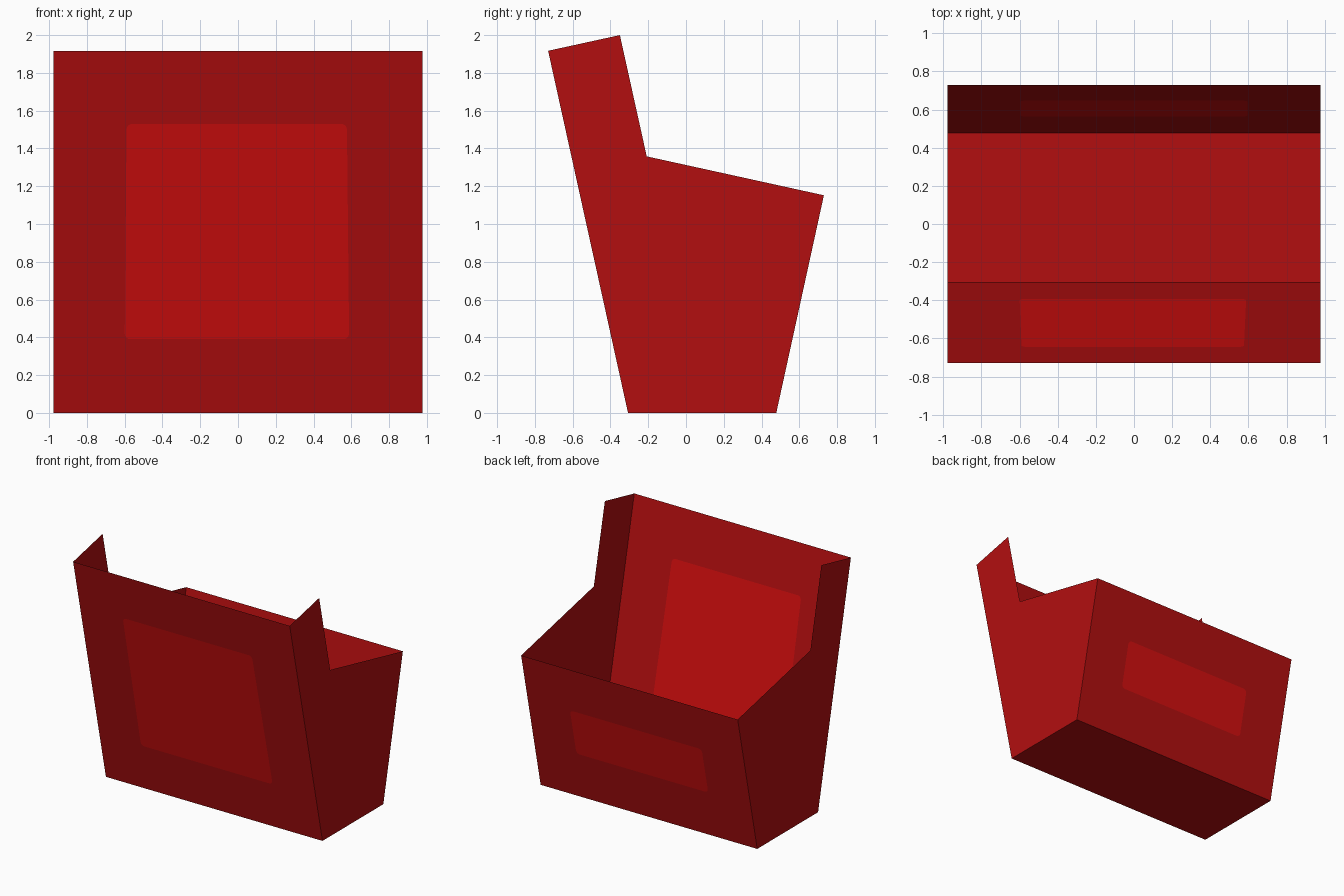
import bpy
import math

if "Cube" in bpy.data.objects:
    bpy.data.objects.remove(bpy.data.objects["Cube"])

W = 0.978          # half width of the carton
R = 0.03           # corner radius of the painted patches


def material(name, color):
    m = bpy.data.materials.new(name)
    m.diffuse_color = (*color, 1)
    m.use_nodes = True
    m.node_tree.nodes["Principled BSDF"].inputs["Base Color"].default_value = m.diffuse_color
    return m


red = material("carton red", (0.45, 0.0045, 0.005))
bright = material("bright red", (0.65, 0.0045, 0.0045))


def make(name, verts, faces, patch_faces=()):
    me = bpy.data.meshes.new(name)
    me.from_pydata(verts, [], faces)
    me.materials.append(red)
    me.materials.append(bright)
    for i in patch_faces:
        me.polygons[i].material_index = 1
    me.update()
    ob = bpy.data.objects.new(name, me)
    bpy.context.collection.objects.link(ob)
    return ob


def panel(name, y0, y1, height, patch, flip=False):
    """Leaning sheet with a rounded rectangle patch cut into it."""
    outer = [(-W, 0), (W, 0), (W, height), (-W, height)]
    inner = []
    for k, (cx, cz) in enumerate(patch):
        sx = 1 if k in (1, 2) else -1
        sz = 1 if k > 1 else -1
        for s in range(5):
            a = math.pi + k * math.pi / 2 + s * math.pi / 8
            inner.append((cx - sx * R + R * math.cos(a),
                          cz - sz * R + R * math.sin(a)))
    verts = [(x, y0 + (y1 - y0) * z / height, z) for x, z in outer + inner]
    n = len(inner)
    faces = []
    # one border face per side, meeting at the corner midpoints
    for k in range(4):
        ring = [4 + (5 * k + 2 + j) % n for j in range(6)]
        faces.append([k, (k + 1) % 4] + ring[::-1])
    faces.append(list(range(4, 4 + n)))
    if flip:
        faces = [f[::-1] for f in faces]
    return make(name, verts, faces, [4])


# Tall front panel and short back panel
panel("tall_panel", -0.307, -0.73, 1.917,
      [(-0.6, 0.39), (0.588, 0.39), (0.577, 1.53), (-0.59, 1.53)])
panel("short_panel", 0.478, 0.73, 1.152,
      [(-0.595, 0.39), (0.595, 0.39), (0.595, 0.775), (-0.595, 0.775)], flip=True)

# Side walls with the stepped flap at the tall panel
profile = [(-0.307, 0), (0.478, 0), (0.73, 1.152),
           (-0.208, 1.358), (-0.35, 2.0), (-0.73, 1.917)]
for name, x in (("right_wall", W), ("left_wall", -W)):
    order = list(range(6)) if x > 0 else list(range(5, -1, -1))
    make(name, [(x, y, z) for y, z in profile], [order])

# Floor
make("floor", [(-W, -0.307, 0), (-W, 0.478, 0), (W, 0.478, 0), (W, -0.307, 0)],
     [[0, 1, 2, 3]])
